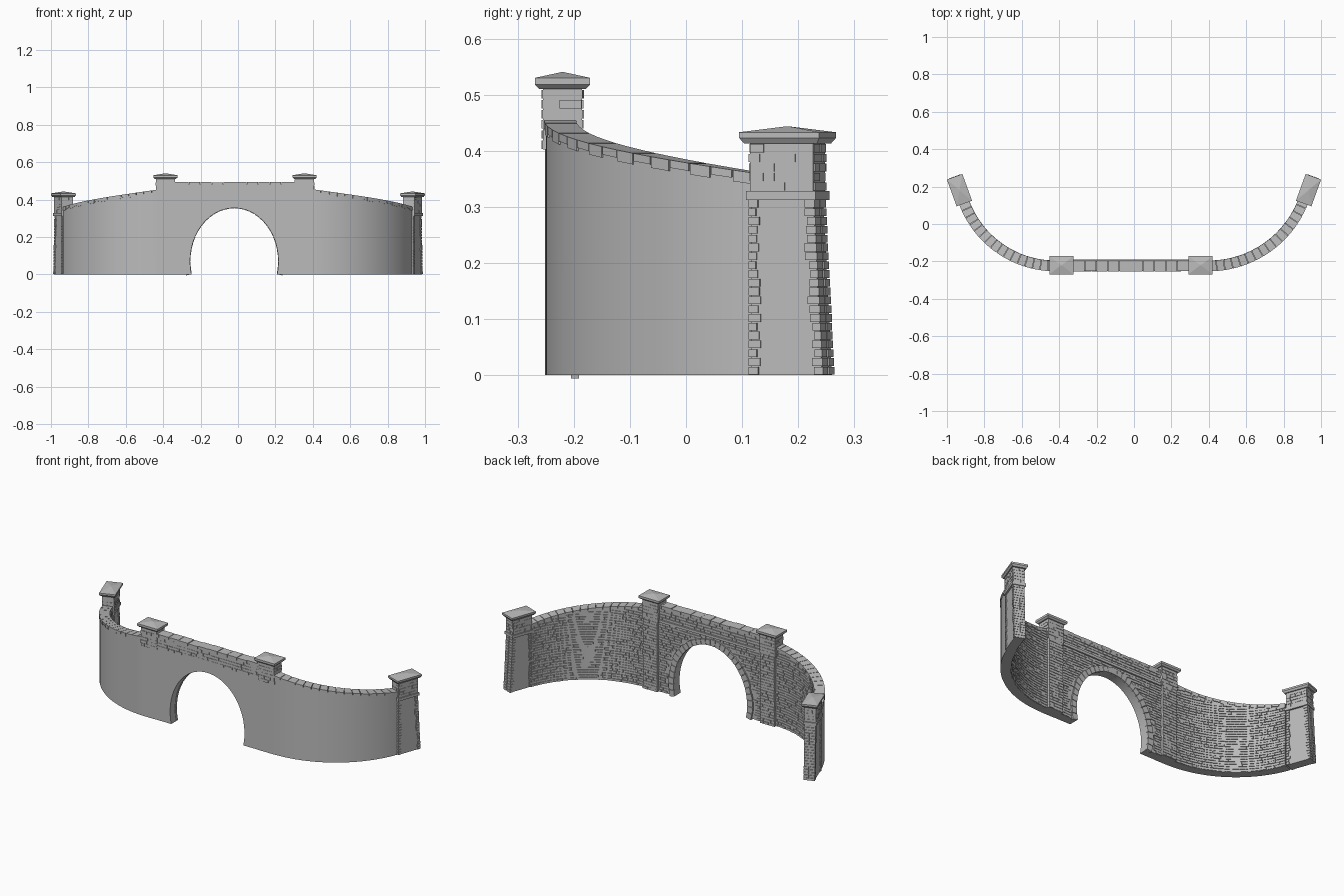
import bpy, bmesh, math, random
from mathutils import Vector

random.seed(4)
old = bpy.data.objects.get("Cube")
if old:
    bpy.data.objects.remove(old)

stone = bpy.data.materials.new("grey stone")
stone.use_nodes = True
GREY = (0.5, 0.5, 0.5, 1)
stone.diffuse_color = GREY
bsdf = stone.node_tree.nodes["Principled BSDF"]
bsdf.inputs["Base Color"].default_value = GREY
bsdf.inputs["Roughness"].default_value = 0.9

MID_Y, HALF = -0.225, 0.025          # wall centre line and half thickness
TURN = math.radians(70)              # sweep of each curved wing
ARCH_X, ARCH_Z, ARCH_A, ARCH_B = -0.02, 0.07, 0.236, 0.285


# Coordinate frames: u runs along a wall, v points out to the front, z is up
def frame(cx, cy, th=0.0):
    def place(u, v, z):
        return Vector((cx + u * math.cos(th) + v * math.sin(th),
                       cy + u * math.sin(th) - v * math.cos(th), z))
    return place


def wing_frame(side, start):
    r = (0.91 - start) / math.sin(TURN)

    def place(a, v, z):
        return Vector((side * (start + (r + v) * math.sin(a)),
                       MID_Y + r - (r + v) * math.cos(a), z))
    return place, r


def arch_frame(a, v, z):
    return Vector((ARCH_X + (ARCH_A + z) * math.cos(a), MID_Y - v,
                   ARCH_Z + (ARCH_B + z) * math.sin(a)))


def rings_to_solid(bm, rings):
    rings = [[bm.verts.new(p) for p in ring] for ring in rings]
    for a, b in zip(rings, rings[1:]):
        for i in range(4):
            j = (i + 1) % 4
            bm.faces.new((a[i], a[j], b[j], b[i]))
    bm.faces.new(rings[0])
    bm.faces.new(rings[-1][::-1])


def sweep(bm, place, us, v0, v1, low, high):
    """Rectangular section carried along u; low and high are functions of u."""
    rings_to_solid(bm, [[place(u, v0, low(u)), place(u, v1, low(u)),
                         place(u, v1, high(u)), place(u, v0, high(u))] for u in us])


def block(bm, place, u0, u1, v0, v1, z0, z1):
    sweep(bm, place, (u0, u1), v0, v1, lambda u: z0, lambda u: z1)


def stack(bm, place, levels):
    """Tapered pillar piece from (u0, u1, half depth, z) levels."""
    rings_to_solid(bm, [[place(u0, -d, z), place(u1, -d, z), place(u1, d, z),
                         place(u0, d, z)] for u0, u1, d, z in levels])


def masonry(bm, place, u0, u1, v, z0, z1, row, length, keep=lambda u, z: True, out=1):
    """Rough courses of stones laid on a face at offset v."""
    rows = max(1, round((z1 - z0) / row))
    step = (z1 - z0) / rows
    for i in range(rows):
        z = z0 + i * step
        u = u0
        while u < u1 - 1e-4:
            end = u + length * random.uniform(0.6, 1.5)
            if u1 - end < length * 0.4:
                end = u1
            if keep((u + end) / 2, z + step):
                block(bm, place, u + length * 0.03, end - length * 0.03,
                      v - out * 0.003, v + out * random.uniform(0.002, 0.005),
                      z + step * 0.08, z + step * 0.92)
            u = end


def finish(name, bm, smooth=False):
    bmesh.ops.recalc_face_normals(bm, faces=bm.faces)
    mesh = bpy.data.meshes.new(name)
    bm.to_mesh(mesh)
    bm.free()
    mesh.materials.append(stone)
    ob = bpy.data.objects.new(name, mesh)
    bpy.context.collection.objects.link(ob)
    if smooth:
        bpy.ops.object.select_all(action="DESELECT")
        ob.select_set(True)
        bpy.context.view_layer.objects.active = ob
        bpy.ops.object.shade_smooth_by_angle(angle=math.radians(30))


straight = frame(0, MID_Y)
L_X, R_X = -0.388, 0.356             # middle pillar positions
L_START, R_START = 0.42, 0.40        # where the wings begin

# Central wall with arched opening
bm = bmesh.new()
dip = math.asin(ARCH_Z / ARCH_B)
arch = [arch_frame(-dip + (math.pi + 2 * dip) * i / 48, HALF, 0) for i in range(49)]
outline = [straight(x, HALF, z) for x, z in
           ((-L_START, 0), (-L_START, 0.45), (L_X, 0.48), (R_X, 0.48), (R_START, 0.45), (R_START, 0))]
face = bm.faces.new([bm.verts.new(p) for p in outline + arch])
moved = bmesh.ops.extrude_face_region(bm, geom=[face])["geom"]
for v in moved:
    if isinstance(v, bmesh.types.BMVert):
        v.co.y += 2 * HALF
finish("arch_wall", bm, True)

# Arch ring stones on the back
bm = bmesh.new()
COUNT = 30
for i in range(COUNT):
    a = -dip + (math.pi + 2 * dip) * i / COUNT
    b = -dip + (math.pi + 2 * dip) * (i + 1) / COUNT
    block(bm, arch_frame, a + 0.004, b - 0.004, -0.034, -0.02,
          -0.002, random.uniform(0.028, 0.036))
finish("arch_ring", bm)


# Rough stone backing of the central wall, leaving out the arch
def outside_arch(x, z):
    return ((x - ARCH_X) / (ARCH_A + 0.045)) ** 2 + ((z - 0.01 - ARCH_Z) / (ARCH_B + 0.03)) ** 2 > 1


bm = bmesh.new()
masonry(bm, straight, L_X, R_X, -HALF, 0, 0.40, 0.0145, 0.032, outside_arch, -1)
masonry(bm, straight, L_X, R_X, -HALF, 0.415, 0.478, 0.016, 0.035, out=-1)
finish("back_stones", bm)

# Parapet facing, string course and coping
bm = bmesh.new()
masonry(bm, straight, L_X, R_X, HALF - 0.002, 0.412, 0.478, 0.016, 0.035)
finish("parapet_stones", bm)
bm = bmesh.new()
block(bm, straight, L_X, R_X, -0.035, -0.02, 0.40, 0.415)
finish("string_course", bm)
bm = bmesh.new()
N = 12
for i in range(N):
    w = (R_X - L_X) / N
    block(bm, straight, L_X + i * w + 0.001, L_X + (i + 1) * w - 0.001, -0.029,
          random.uniform(0.026, 0.03), 0.477, random.uniform(0.491, 0.496))
finish("parapet_coping", bm)


# Curved wing walls with sloping coping
def wing_top(a):
    return 0.455 - 0.095 * a / TURN


for side, start, name in ((-1, L_START, "right"), (1, R_START, "left")):
    place, r = wing_frame(side, start)
    bm = bmesh.new()
    sweep(bm, place, [TURN * i / 32 for i in range(33)], -HALF, HALF,
          lambda a: 0, lambda a: wing_top(a) - 0.012)
    finish(name + "_wing_wall", bm, True)

    bm = bmesh.new()
    N = 16
    for i in range(N):
        drop = 0.02 if i % 2 else 0.014
        sweep(bm, place, (TURN * (i + 0.03) / N, TURN * (i + 0.97) / N), -0.029, 0.028,
              lambda a: wing_top(a) - drop, wing_top)
    finish(name + "_wing_coping", bm)

    bm = bmesh.new()
    masonry(bm, place, 0, TURN, -HALF, 0, 0.435, 0.0145, 0.032 / r,
            lambda a, z: z < wing_top(a) - 0.012, -1)
    finish(name + "_wing_stones", bm)


def dress(bm, cx, cy, th, hu, hv, z0, z1):
    """Rough stones on all four faces of a shaft."""
    for k in range(4):
        along, depth = (hu, hv) if k % 2 == 0 else (hv, hu)
        masonry(bm, frame(cx, cy, th + k * math.pi / 2), -along, along,
                depth - 0.002, z0, z1, 0.017, 0.032)


# Middle pillars with back pilasters and caps
for x, name in ((L_X, "right"), (R_X, "left")):
    place = frame(x, -0.22)
    bm = bmesh.new()
    block(bm, place, -0.05, 0.05, -0.035, 0.035, 0.402, 0.515)
    dress(bm, x, -0.22, 0, 0.05, 0.035, 0.402, 0.51)
    finish(name + "_mid_shaft", bm)
    bm = bmesh.new()
    block(bm, place, -0.045, 0.045, -0.036, 0.031, 0, 0.405)
    masonry(bm, place, -0.046, 0.046, -0.035, 0, 0.40, 0.016, 0.034, out=-1)
    finish(name + "_mid_pilaster", bm)
    bm = bmesh.new()
    stack(bm, place, [(-0.056, 0.056, 0.041, 0.51), (-0.0645, 0.0645, 0.049, 0.518),
                      (-0.0645, 0.0645, 0.049, 0.53), (-0.006, 0.006, 0.003, 0.54)])
    finish(name + "_mid_cap", bm)

# End pillars, turned to follow the wings, with a battered outer end
for side, name in ((-1, "right"), (1, "left")):
    cx, cy, th = side * 0.933, 0.181, side * TURN
    turned = frame(cx, cy, th)

    def place(u, v, z):
        return turned(side * u, v, z)

    bm = bmesh.new()
    stack(bm, place, [(-0.06, 0.075, 0.026, 0), (-0.06, 0.058, 0.026, 0.315)])
    # corner stones
    for i in range(20):
        z = i * 0.0157
        batter = 0.078 - 0.017 * i / 20
        for s in (-1, 1):
            block(bm, place, -0.063, -0.063 + random.uniform(0.013, 0.024),
                  s * 0.016, s * 0.030, z + 0.001, z + 0.0147)
            block(bm, place, batter - random.uniform(0.013, 0.024), batter,
                  s * 0.003, s * 0.030, z + 0.001, z + 0.0147)
    finish(name + "_end_lower_shaft", bm)
    bm = bmesh.new()
    block(bm, place, -0.066, 0.066, -0.036, 0.036, 0.312, 0.328)
    finish(name + "_end_band", bm)
    bm = bmesh.new()
    block(bm, place, -0.06, 0.06, -0.031, 0.031, 0.325, 0.418)
    dress(bm, cx, cy, th, 0.06, 0.031, 0.328, 0.413)
    finish(name + "_end_shaft", bm)
    bm = bmesh.new()
    stack(bm, place, [(-0.069, 0.069, 0.037, 0.413), (-0.076, 0.076, 0.044, 0.423),
                      (-0.076, 0.076, 0.044, 0.433), (-0.006, 0.006, 0.003, 0.443)])
    finish(name + "_end_cap", bm)
